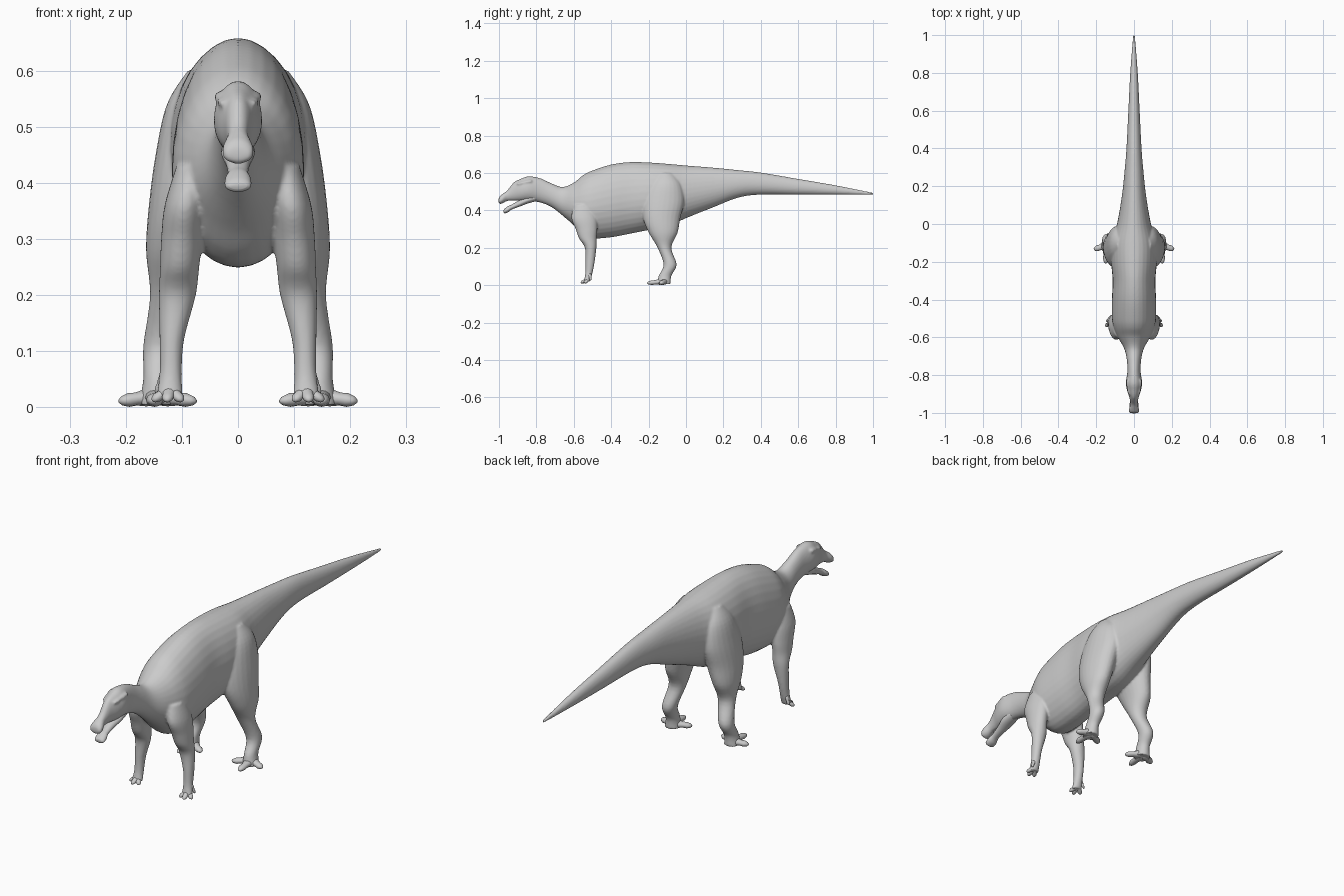
import bpy, bmesh, math
from mathutils import Vector

if "Cube" in bpy.data.objects:
    bpy.data.objects.remove(bpy.data.objects["Cube"])

skin = bpy.data.materials.new("pale grey skin")
skin.diffuse_color = (0.6, 0.6, 0.6, 1)
skin.use_nodes = True
skin.node_tree.nodes["Principled BSDF"].inputs["Base Color"].default_value = skin.diffuse_color


def spline(rows, steps):
    """Catmull-Rom interpolation of rows of numbers."""
    out = []
    for i in range(len(rows) - 1):
        p0, p1, p2, p3 = (rows[max(i - 1, 0)], rows[i], rows[i + 1],
                          rows[min(i + 2, len(rows) - 1)])
        for s in range(steps):
            t = s / steps
            out.append([0.5 * (2 * b + (c - a) * t + (2 * a - 5 * b + 4 * c - d) * t * t
                               + (3 * b - a - 3 * c + d) * t ** 3)
                        for a, b, c, d in zip(p0, p1, p2, p3)])
    return out + [list(rows[-1])]


def skin_rings(bm, rings):
    vs = [[bm.verts.new(p) for p in r] for r in rings]
    n = len(vs[0])
    for a, b in zip(vs, vs[1:]):
        for i in range(n):
            bm.faces.new((a[i], a[(i + 1) % n], b[(i + 1) % n], b[i]))
    bm.faces.new(vs[0])
    bm.faces.new(vs[-1])


def trunk(bm, rows, steps=5, n=32, low=0.46):
    """Loft along y; rows are (y, top, bottom, half width)."""
    rings = []
    for y, top, bot, w in spline(rows, steps):
        mid = bot + (top - bot) * low
        ring = []
        for k in range(n):
            a = 2 * math.pi * k / n
            c = math.cos(a)
            h = (top - mid) if c > 0 else (mid - bot)
            ring.append((w * math.sin(a), y, mid + h * c))
        rings.append(ring)
    skin_rings(bm, rings)


def limb(bm, rows, side, steps=5, n=24):
    """Loft along z; rows are (z, x, y, x radius, y radius)."""
    rings = []
    for z, x, y, rx, ry in spline(rows, steps):
        rings.append([(side * (x + rx * math.cos(2 * math.pi * k / n)),
                       y + ry * math.sin(2 * math.pi * k / n), z) for k in range(n)])
    skin_rings(bm, rings)


def digit(bm, base, tip, r0, r1, side, n=12):
    """Rounded tapering toe between two points."""
    a, b = Vector(base), Vector(tip)
    d = (b - a).normalized()
    across = d.cross(Vector((0, 0, 1))).normalized()
    up = across.cross(d)
    rings = []
    for t, f in ((-0.1, 0.5), (0, 0.9), (0.3, 1), (0.55, 0.85), (0.75, 1), (0.92, 0.75), (1, 0.3)):
        r = (r0 + (r1 - r0) * max(t, 0)) * f
        ring = []
        for k in range(n):
            g = 2 * math.pi * k / n
            p = a.lerp(b, t) + across * r * math.cos(g) + up * r * 0.8 * math.sin(g)
            ring.append((side * p.x, p.y, max(p.z, 0)))
        rings.append(ring)
    skin_rings(bm, rings)


def finish(bm, name, voxel=None):
    bmesh.ops.recalc_face_normals(bm, faces=bm.faces)
    me = bpy.data.meshes.new(name)
    bm.to_mesh(me)
    bm.free()
    me.materials.append(skin)
    me.polygons.foreach_set("use_smooth", [True] * len(me.polygons))
    ob = bpy.data.objects.new(name, me)
    bpy.context.collection.objects.link(ob)
    if voxel:
        m = ob.modifiers.new("weld parts", "REMESH")
        m.mode = "VOXEL"
        m.voxel_size = voxel
        m.use_smooth_shade = True
        s = ob.modifiers.new("soften", "SMOOTH")
        s.factor = 0.5
        s.iterations = 5
    return ob


# Tail, torso, neck and skull in one profile
body = bmesh.new()
trunk(body, [
    (1.0, .494, .484, .005), (.8, .534, .483, .02), (.6, .568, .483, .03),
    (.4, .602, .484, .04), (.28, .615, .468, .05), (.15, .628, .418, .064),
    (0, .64, .358, .09), (-.1, .649, .315, .12), (-.2, .656, .295, .121),
    (-.3, .658, .275, .113), (-.4, .645, .256, .117), (-.5, .613, .25, .117),
    (-.55, .588, .272, .107), (-.6, .548, .32, .085), (-.66, .525, .372, .052),
    (-.72, .545, .418, .038), (-.78, .572, .442, .035), (-.84, .582, .45, .043),
    (-.88, .57, .45, .037), (-.92, .55, .452, .024), (-.955, .508, .45, .019),
    (-.98, .488, .438, .027), (-.995, .476, .434, .028), (-1.002, .462, .442, .02)])

HIND = [(.60, .06, -.11, .03, .04), (.54, .075, -.11, .052, .085), (.45, .087, -.12, .06, .11),
        (.36, .1, -.13, .059, .1), (.28, .115, -.122, .049, .077), (.20, .12, -.115, .037, .037),
        (.11, .138, -.085, .031, .035), (.05, .143, -.112, .026, .034), (.005, .145, -.118, .033, .036)]
FORE = [(.43, .08, -.55, .03, .05), (.36, .094, -.545, .037, .068), (.30, .1, -.532, .037, .058),
        (.25, .104, -.525, .035, .047), (.20, .108, -.51, .033, .031), (.12, .118, -.513, .022, .024),
        (.06, .12, -.52, .02, .019), (.02, .122, -.53, .024, .017)]
for side in (1, -1):
    limb(body, HIND, side)
    limb(body, FORE, side)
    # brow ridge over the eye
    digit(body, (.03, -.83, .555), (.026, -.905, .54), .014, .008, side)
finish(body, "body_and_legs", 0.005)

# Lower jaw, hanging open
jaw = bmesh.new()
trunk(jaw, [(-.8, .49, .45, .026), (-.85, .475, .435, .03), (-.89, .455, .42, .022),
            (-.93, .432, .405, .018), (-.95, .423, .39, .023), (-.968, .41, .384, .023),
            (-.975, .402, .389, .016)], n=20)
finish(jaw, "lower_jaw")

# Three spread toes on each foot, small fingers on each hand
for side, label in ((1, "left"), (-1, "right")):
    toes = bmesh.new()
    for tip in ((.212, -.135, .011), (.15, -.208, .011), (.075, -.15, .011)):
        digit(toes, (.145, -.112, .02), tip, .022, .013, side)
    finish(toes, label + "_toes")
    hand = bmesh.new()
    for tip in ((.152, -.54, .012), (.127, -.562, .012), (.1, -.552, .012)):
        digit(hand, (.121, -.522, .035), tip, .015, .009, side)
    digit(hand, (.132, -.515, .06), (.146, -.51, .025), .009, .006, side)
    finish(hand, label + "_fingers")
